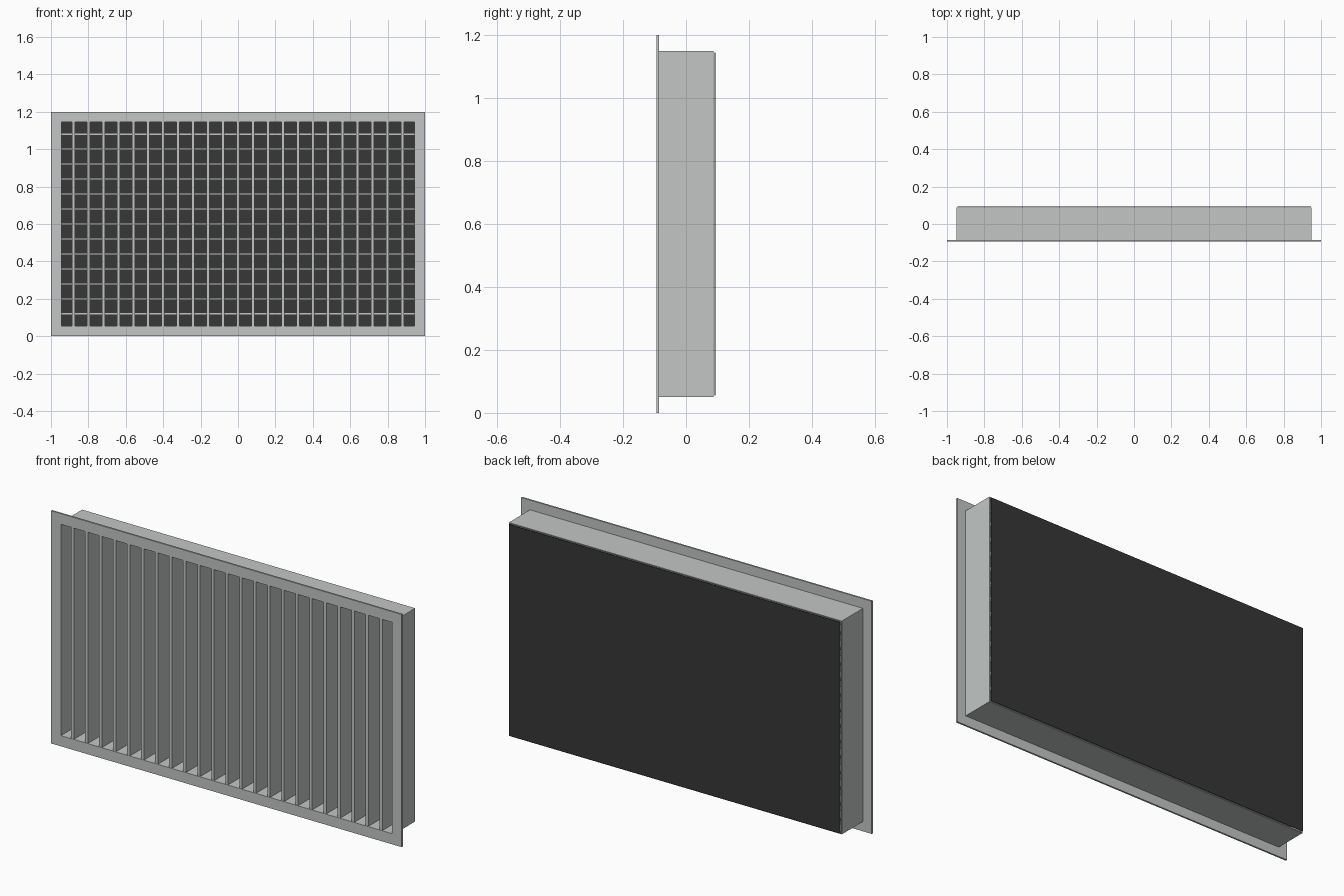
import bpy
import bmesh
from mathutils import Matrix

cube = bpy.data.objects.get("Cube")
if cube:
    bpy.data.objects.remove(cube, do_unlink=True)


def material(name, color):
    mat = bpy.data.materials.new(name)
    mat.use_nodes = True
    mat.diffuse_color = color
    mat.node_tree.nodes["Principled BSDF"].inputs["Base Color"].default_value = color
    return mat


METAL = material("light grey metal", (0.54, 0.565, 0.56, 1))
DARK = material("dark backing", (0.038, 0.038, 0.038, 1))
MID_Z = 0.6


def finish(name, bm, mat):
    bmesh.ops.recalc_face_normals(bm, faces=bm.faces)
    mesh = bpy.data.meshes.new(name)
    bm.to_mesh(mesh)
    bm.free()
    mesh.materials.append(mat)
    obj = bpy.data.objects.new(name, mesh)
    bpy.context.collection.objects.link(obj)
    return obj


def box(name, x, y, z, mat):
    """Box given by its (low, high) range on each axis."""
    bm = bmesh.new()
    ranges = (x, y, z)
    size = [hi - lo for lo, hi in ranges]
    mid = [(hi + lo) / 2 for lo, hi in ranges]
    bmesh.ops.create_cube(bm, size=1, matrix=Matrix.Translation(mid) @ Matrix.Diagonal((*size, 1)))
    return finish(name, bm, mat)


def ring(name, outer, inner, y0, y1, mat):
    """Rectangular tube along y; outer and inner are half sizes in x and z."""
    bm = bmesh.new()
    corners = ((-1, -1), (1, -1), (1, 1), (-1, 1))
    loops = [[bm.verts.new((sx * w, y, MID_Z + sz * h)) for sx, sz in corners]
             for (w, h), y in ((outer, y0), (outer, y1), (inner, y1), (inner, y0))]
    for i, loop in enumerate(loops):
        after = loops[(i + 1) % 4]
        for j in range(4):
            k = (j + 1) % 4
            bm.faces.new((loop[j], loop[k], after[k], after[j]))
    return finish(name, bm, mat)


# Front flange and the duct sleeve behind it
OPENING = (0.945, 0.545)
ring("front_flange", (1.0, 0.6), OPENING, -0.094, -0.085, METAL)
ring("duct_sleeve", (0.95, 0.55), OPENING, -0.085, 0.087, METAL)

# Upright blades in front
for i in range(23):
    x = (i - 11) * 0.08
    box(f"vertical_blade_{i + 1}", (x - 0.008, x + 0.008), (-0.092, 0.003),
        (MID_Z - OPENING[1], MID_Z + OPENING[1]), METAL)

# Level blades behind them
for i in range(13):
    z = MID_Z + (i - 6) * 0.08
    box(f"horizontal_blade_{i + 1}", (-OPENING[0], OPENING[0]), (0.008, 0.08),
        (z - 0.0055, z + 0.0055), METAL)

# Dark plate closing the rear, with a narrow gap to the sleeve
box("back_plate", (-0.945, 0.945), (0.091, 0.094), (0.055, 1.145), DARK)
